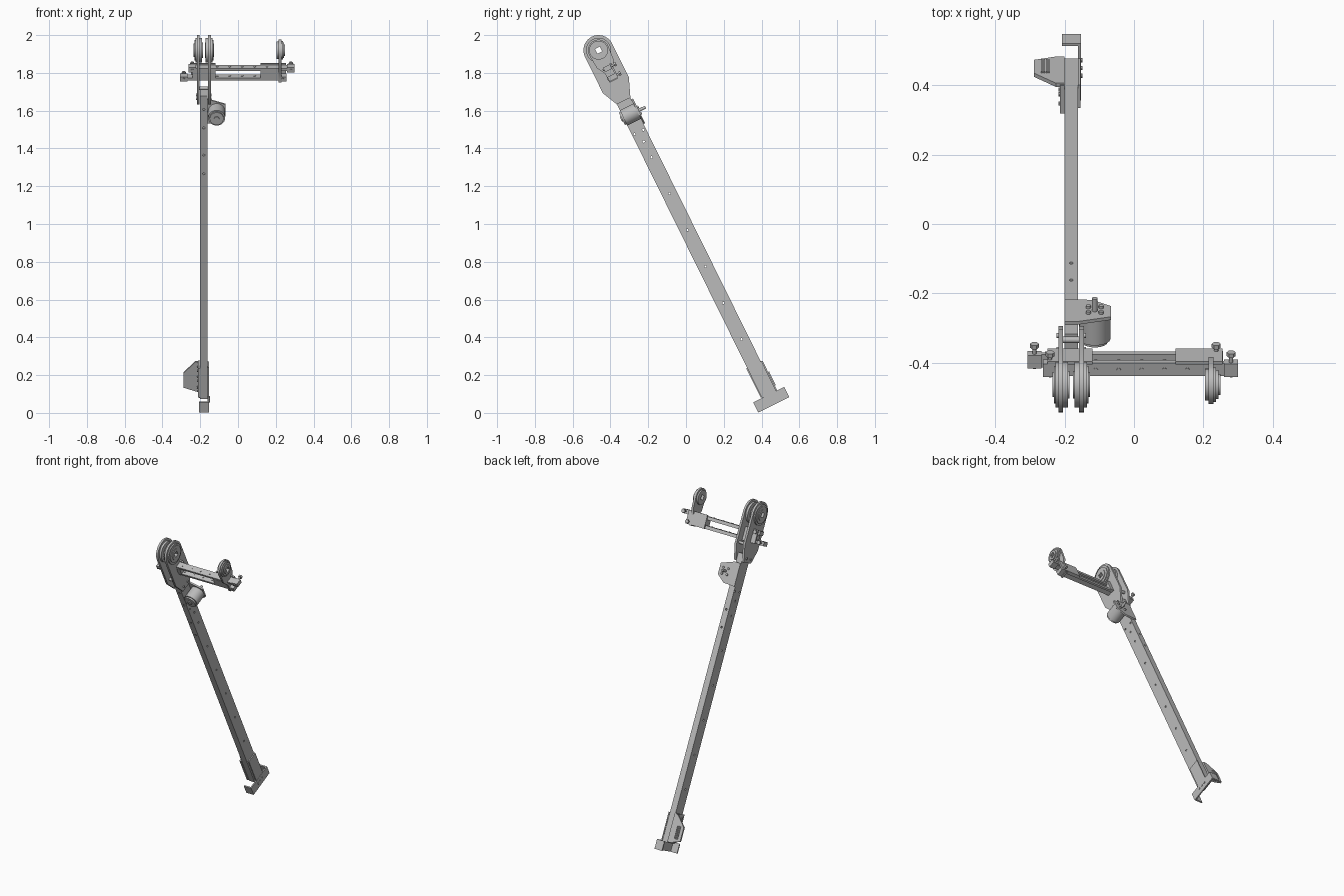
import bpy, bmesh
from math import sin, cos, pi, radians
from mathutils import Matrix

old = bpy.data.objects.get("Cube")
if old:
    bpy.data.objects.remove(old, do_unlink=True)

grey = bpy.data.materials.new("aluminium grey")
grey.use_nodes = True
grey.diffuse_color = (0.5, 0.5, 0.5, 1)
grey.node_tree.nodes["Principled BSDF"].inputs["Base Color"].default_value = (0.5, 0.5, 0.5, 1)

# Working frame: origin at the wheel axle, z runs up along the tilted arm
FRAME = Matrix.Translation((0, -0.463, 1.92)) @ Matrix.Rotation(radians(26.3), 4, 'X')
MID = -0.181          # arm centre in x
parts = []


def prism(name, pts, axis, lo, hi):
    """Extrude a 2D outline along x, y or z of the arm frame."""
    place = {'x': lambda a, b, c: (c, a, b),
             'y': lambda a, b, c: (a, c, b),
             'z': lambda a, b, c: (a, b, c)}[axis]
    bm = bmesh.new()
    rows = [[bm.verts.new(place(a, b, c)) for a, b in pts] for c in (lo, hi)]
    bm.faces.new(rows[0])
    bm.faces.new(rows[1])
    n = len(pts)
    for i in range(n):
        j = (i + 1) % n
        bm.faces.new((rows[0][i], rows[0][j], rows[1][j], rows[1][i]))
    bmesh.ops.recalc_face_normals(bm, faces=bm.faces)
    me = bpy.data.meshes.new(name)
    bm.to_mesh(me)
    bm.free()
    me.materials.append(grey)
    ob = bpy.data.objects.new(name, me)
    bpy.context.collection.objects.link(ob)
    ob.matrix_world = FRAME
    parts.append(ob)
    return ob


def box(name, x, y, z):
    return prism(name, [(x[0], y[0]), (x[1], y[0]), (x[1], y[1]), (x[0], y[1])], 'z', *z)


def disc(name, axis, a, b, r, lo, hi, n=32):
    ring = [(a + r * cos(2 * pi * i / n), b + r * sin(2 * pi * i / n)) for i in range(n)]
    return prism(name, ring, axis, lo, hi)


def cut(ob, cutters):
    """Subtract the cutters, then discard them."""
    bpy.context.view_layer.objects.active = ob
    for c in cutters:
        c.hide_render = True
        mod = ob.modifiers.new("cut", 'BOOLEAN')
        mod.operation = 'DIFFERENCE'
        mod.solver = 'EXACT'
        mod.object = c
        bpy.ops.object.modifier_apply(modifier=mod.name)
        parts.remove(c)
        bpy.data.objects.remove(c, do_unlink=True)


def rounded_plate(r, tail, n=20):
    """Outline with a round top of radius r and a given lower edge."""
    return [(r * cos(pi * i / n), r * sin(pi * i / n)) for i in range(n + 1)] + tail


def axle_hole(ob):
    s = 0.014
    cut(ob, [box("hole", (-0.4, 0.4), (-s, s), (-s, s))])


# Hollow rectangular arm tube with drilled holes
arm = box("arm_tube", (MID - 0.02, MID + 0.02), (-0.04, 0.04), (-2.04, -0.25))
holes = [box("hollow", (MID - 0.016, MID + 0.016), (-0.036, 0.036), (-2.1, -0.27))]
side_holes = [(0, -0.632 - 0.215 * i) for i in range(6)] + [(0, -0.54), (-0.026, -0.483), (0.026, -0.483)]
for y, z in side_holes:
    holes.append(disc("hole", 'x', y, z, 0.006, -0.25, -0.1, 12))
for z in (-0.33, -0.44, -0.6, -0.71):
    holes.append(disc("hole", 'y', MID, z, 0.006, -0.1, 0.1, 12))
cut(arm, holes)

# Head: two cheek plates, each sandwiched between stepped wheel discs
cheek = rounded_plate(0.08, [(-0.08, -0.215), (-0.04, -0.3), (0.04, -0.3), (0.08, -0.2)])
for side, label in ((-1, "right"), (1, "left")):
    def span(a, b):
        return sorted((MID + side * a, MID + side * b))
    axle_hole(prism(label + "_cheek_plate", cheek, 'x', *span(0.023, 0.037)))
    for tag, r, a, b in (("inner_disc", 0.066, 0.009, 0.023), ("inner_hub", 0.04, 0.005, 0.009),
                         ("outer_disc", 0.066, 0.037, 0.045), ("outer_step", 0.054, 0.045, 0.05),
                         ("outer_hub", 0.036, 0.05, 0.054)):
        axle_hole(disc(label + "_" + tag, 'x', 0, 0, r, *span(a, b)))
    # Fasteners joining cheek to tube
    for y in (-0.022, 0.022):
        disc(label + "_cheek_bolt", 'x', y, -0.275, 0.007, *span(0.037, 0.042), 12)
for y, z in ((-0.05, -0.2), (0.05, -0.19)):
    disc("cheek_spacer", 'x', y, z, 0.009, MID - 0.023, MID + 0.023, 16)

# Small wheel at the far end of the cross bars
small = rounded_plate(0.056, [(-0.05, -0.08), (-0.024, -0.125), (-0.024, -0.18),
                              (0.024, -0.18), (0.024, -0.125), (0.05, -0.08)])
axle_hole(prism("small_wheel_plate", small, 'x', 0.215, 0.229))
for tag, r, a, b in (("inner_disc", 0.046, 0.205, 0.215), ("outer_disc", 0.05, 0.229, 0.237),
                     ("outer_step", 0.042, 0.237, 0.243), ("outer_hub", 0.03, 0.243, 0.25)):
    axle_hole(disc("small_wheel_" + tag, 'x', 0, 0, r, a, b))

# Two cross bars, with end pins and nuts
for label, z, x0, x1 in (("upper", -0.105, -0.262, 0.3), ("lower", -0.16, -0.307, 0.257)):
    box(label + "_cross_bar", (x0, x1), (-0.021, 0.021), (z - 0.007, z + 0.007))
    box(label + "_bar_lip", (x0 + 0.05, x1 - 0.05), (0.009, 0.021), (z - 0.014, z + 0.007))
    for x in (x0 + 0.02, x1 - 0.02):
        box(label + "_end_block", (x - 0.02, x + 0.02), (-0.021, 0.021), (z - 0.015, z + 0.012))
        disc(label + "_end_pin", 'y', x, z, 0.006, -0.026, 0.05, 12)
        disc(label + "_end_nut", 'y', x, z, 0.013, 0.04, 0.052, 6)
    for i in range(5):
        disc(label + "_bar_bolt", 'z', -0.11 + 0.066 * i, 0, 0.006, z + 0.007, z + 0.01, 10)

# Slide carriage under the small wheel and clamp at the head
box("carriage_plate", (0.12, 0.255), (0.021, 0.03), (-0.175, -0.09))
box("carriage_block", (0.12, 0.215), (-0.022, 0.021), (-0.152, -0.112))
box("head_clamp_plate", (-0.25, -0.12), (0.021, 0.03), (-0.175, -0.09))
box("head_clamp_block", (-0.24, -0.12), (-0.024, 0.021), (-0.152, -0.112))

# Motor on its tapered plate behind the arm
motor_plate = [(-0.201, -0.31), (-0.16, -0.31), (-0.067, -0.34), (-0.067, -0.41), (-0.12, -0.45), (-0.201, -0.455)]
prism("motor_plate", motor_plate, 'y', 0.04, 0.05)
mx, mz = -0.113, -0.38
disc("motor_body", 'y', mx, mz, 0.045, -0.04, 0.04)
disc("motor_end_cap", 'y', mx, mz, 0.037, -0.05, -0.04)
disc("motor_boss", 'y', mx, mz, 0.014, -0.056, -0.05, 16)
disc("motor_shaft", 'y', mx, mz, 0.008, 0.05, 0.09, 16)
for i in range(4):
    t = pi / 4 + i * pi / 2
    disc("motor_screw", 'y', mx + 0.026 * cos(t), mz + 0.026 * sin(t), 0.007, 0.05, 0.058, 12)

# Lower bracket: side plate, tapered plate and ribbed block
box("lower_side_plate", (MID - 0.032, MID - 0.02), (-0.045, 0.045), (-2.03, -1.856))
lower = [(-0.201, -1.86), (-0.225, -1.86), (-0.288, -1.925), (-0.288, -2.012), (-0.22, -2.035), (-0.201, -2.035)]
prism("lower_taper_plate", lower, 'y', 0.038, 0.05)
for i in range(4):
    x = -0.268 + 0.007 * i
    box("lower_rib", (x, x + 0.004), (0.05, 0.056), (-2.005, -1.925))
for y in (-0.025, 0.02):
    for z in (-1.88, -1.94, -2.0):
        disc("lower_bolt", 'x', y, z, 0.006, MID - 0.037, MID - 0.032, 10)

# Foot channel: one side wall with a tab at each end
box("foot_side", (MID + 0.02, MID + 0.028), (-0.092, 0.092), (-2.094, -2.034))
for y in (-0.092, 0.084):
    box("foot_tab", (MID - 0.026, MID + 0.02), (y, y + 0.008), (-2.094, -2.034))
box("foot_strap", (MID + 0.02, MID + 0.027), (-0.03, 0.044), (-2.034, -1.86))
for y in (-0.025, 0, 0.025):
    disc("foot_bolt", 'x', y, -2.06, 0.006, MID + 0.028, MID + 0.032, 10)

# Smooth the round sides, keep the edges crisp
bpy.ops.object.select_all(action='DESELECT')
for ob in parts:
    ob.select_set(True)
bpy.context.view_layer.objects.active = arm
bpy.ops.object.shade_smooth_by_angle(angle=radians(35))
